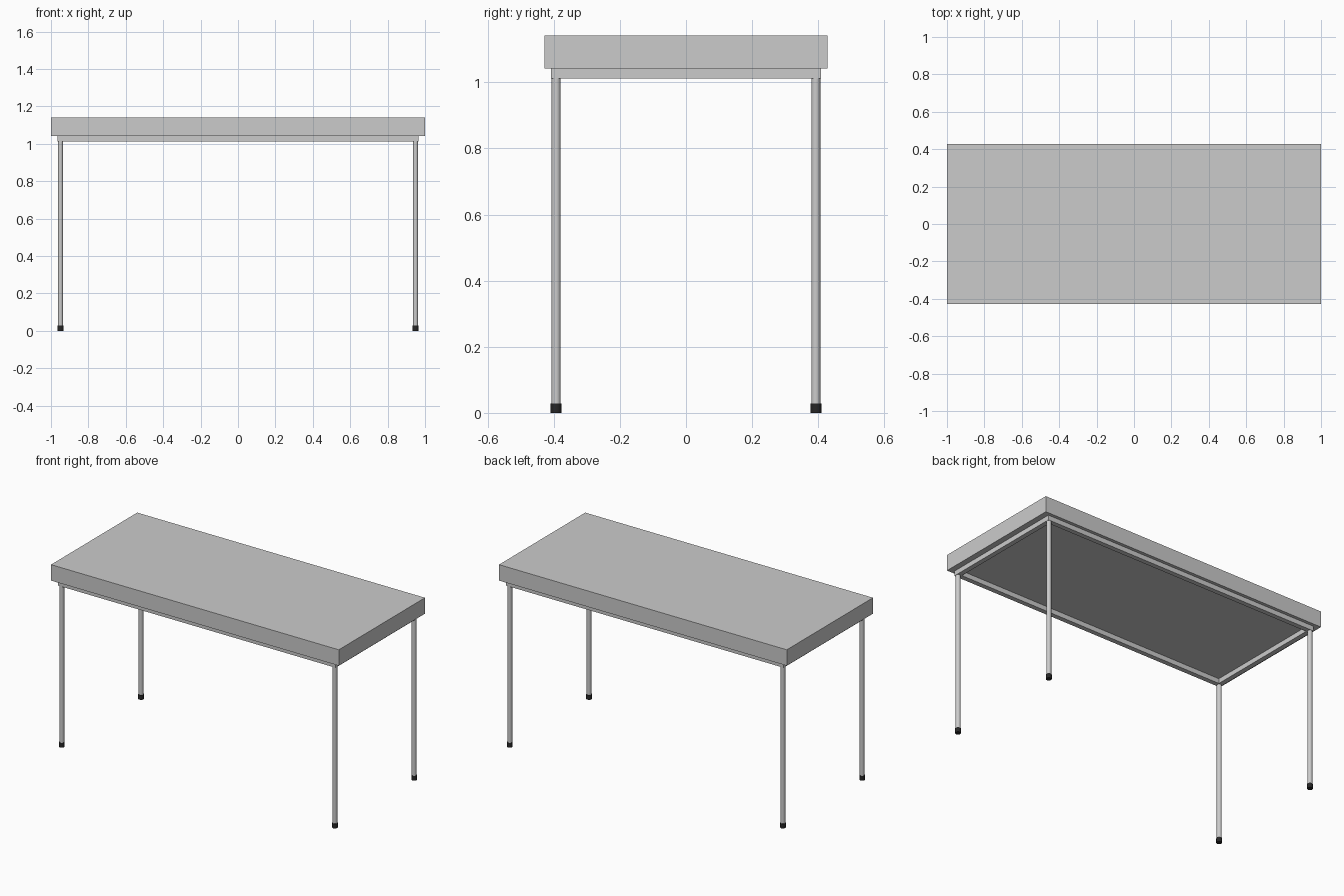
import bpy

if "Cube" in bpy.data.objects:
    bpy.data.objects.remove(bpy.data.objects["Cube"])

TOP_Z, SLAB_Z, FRAME_Z = 1.142, 1.042, 1.012
LEG_X, LEG_Y, BAR = 0.949, 0.393, 0.03

black = bpy.data.materials.new("black_rubber")
black.diffuse_color = (0.02, 0.02, 0.02, 1)
black.use_nodes = True
black.node_tree.nodes["Principled BSDF"].inputs["Base Color"].default_value = black.diffuse_color


def box(name, size, loc):
    bpy.ops.mesh.primitive_cube_add(size=1, location=loc)
    ob = bpy.context.object
    ob.name = name
    ob.scale = size
    bpy.ops.object.transform_apply(location=False, rotation=False, scale=True)
    return ob


def post(name, radius, z0, z1, x, y):
    bpy.ops.mesh.primitive_cylinder_add(vertices=16, radius=radius, depth=z1 - z0,
                                        location=(x, y, (z0 + z1) / 2))
    ob = bpy.context.object
    ob.name = name
    bpy.ops.object.shade_smooth_by_angle()
    return ob


# table top slab
box("table_top", (2.0, 0.856, TOP_Z - SLAB_Z), (0, 0, (TOP_Z + SLAB_Z) / 2))

# square-section frame under the top
frame_mid = (SLAB_Z + FRAME_Z) / 2
for side, s in (("front", -1), ("back", 1)):
    box(side + "_rail", (2 * LEG_X + BAR, BAR, SLAB_Z - FRAME_Z), (0, s * LEG_Y, frame_mid))
for side, s in (("left", -1), ("right", 1)):
    box(side + "_rail", (BAR, 2 * LEG_Y - BAR, SLAB_Z - FRAME_Z), (s * LEG_X, 0, frame_mid))

# round legs with black feet
for xs, sx in (("left", -1), ("right", 1)):
    for ys, sy in (("front", -1), ("back", 1)):
        x, y = sx * LEG_X, sy * LEG_Y
        post(f"{ys}_{xs}_leg", 0.014, 0.02, FRAME_Z, x, y)
        foot = post(f"{ys}_{xs}_foot", 0.0165, 0, 0.029, x, y)
        foot.data.materials.append(black)
